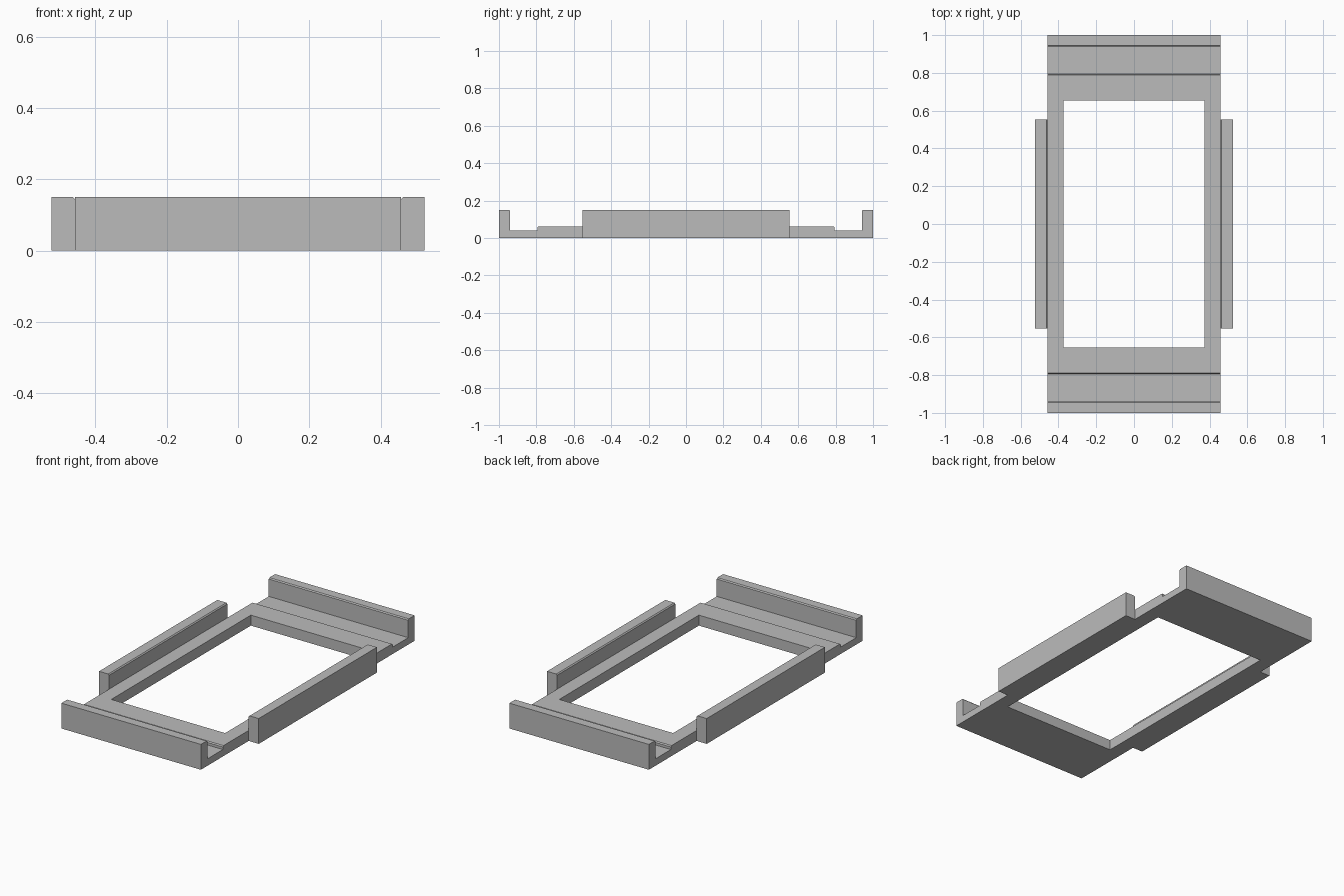
import bpy
import bmesh
from mathutils import Vector

cube = bpy.data.objects.get("Cube")
if cube:
    bpy.data.objects.remove(cube, do_unlink=True)

# Main dimensions
HALF_W, RAIL_OUT = 0.457, 0.523
HALF_L, WALL_IN, STEP = 1.0, 0.94, 0.794
HOLE_X, HOLE_Y, RAIL_Y = 0.373, 0.653, 0.553
TOP, DECK, FLOOR, CH = 0.15, 0.062, 0.041, 0.006

grey = bpy.data.materials.new("plain_grey")
grey.use_nodes = True
colour = (0.5, 0.5, 0.5, 1)
grey.diffuse_color = colour
grey.node_tree.nodes["Principled BSDF"].inputs["Base Color"].default_value = colour


def extrude(name, points, offset):
    """Make a closed solid by sweeping a flat outline along an offset."""
    bm = bmesh.new()
    face = bm.faces.new([bm.verts.new(p) for p in points])
    swept = bmesh.ops.extrude_face_region(bm, geom=[face], use_keep_orig=True)
    verts = [v for v in swept["geom"] if isinstance(v, bmesh.types.BMVert)]
    bmesh.ops.translate(bm, verts=verts, vec=Vector(offset))
    bmesh.ops.recalc_face_normals(bm, faces=bm.faces)
    mesh = bpy.data.meshes.new(name)
    bm.to_mesh(mesh)
    bm.free()
    mesh.materials.append(grey)
    obj = bpy.data.objects.new(name, mesh)
    bpy.context.collection.objects.link(obj)
    return obj


# Frame: stepped lengthwise profile with a raised lip at each end
half = [(HALF_L, 0), (HALF_L, TOP), (WALL_IN + CH, TOP), (WALL_IN, TOP - CH),
        (WALL_IN, FLOOR), (STEP, FLOOR), (STEP, DECK - CH), (STEP - CH, DECK)]
profile = half + [(-y, z) for y, z in reversed(half)]
frame = extrude("frame", [(-HALF_W, y, z) for y, z in profile], (2 * HALF_W, 0, 0))

# Rectangular window through the frame
corners = [(-1, -1), (1, -1), (1, 1), (-1, 1)]
cutter = extrude("window_cutter", [(x * HOLE_X, y * HOLE_Y, -0.1) for x, y in corners], (0, 0, 0.4))
cutter.hide_render = True
cut = frame.modifiers.new("window", "BOOLEAN")
cut.operation = "DIFFERENCE"
cut.solver = "EXACT"
cut.object = cutter
bpy.context.view_layer.objects.active = frame
bpy.ops.object.modifier_apply(modifier=cut.name)
bpy.data.objects.remove(cutter, do_unlink=True)

# Side rails with a chamfered inner top edge
rail = [(HALF_W, 0), (RAIL_OUT, 0), (RAIL_OUT, TOP), (HALF_W + CH, TOP), (HALF_W, TOP - CH)]
for name, side in (("left_rail", 1), ("right_rail", -1)):
    extrude(name, [(side * x, -RAIL_Y, z) for x, z in rail], (0, 2 * RAIL_Y, 0))
